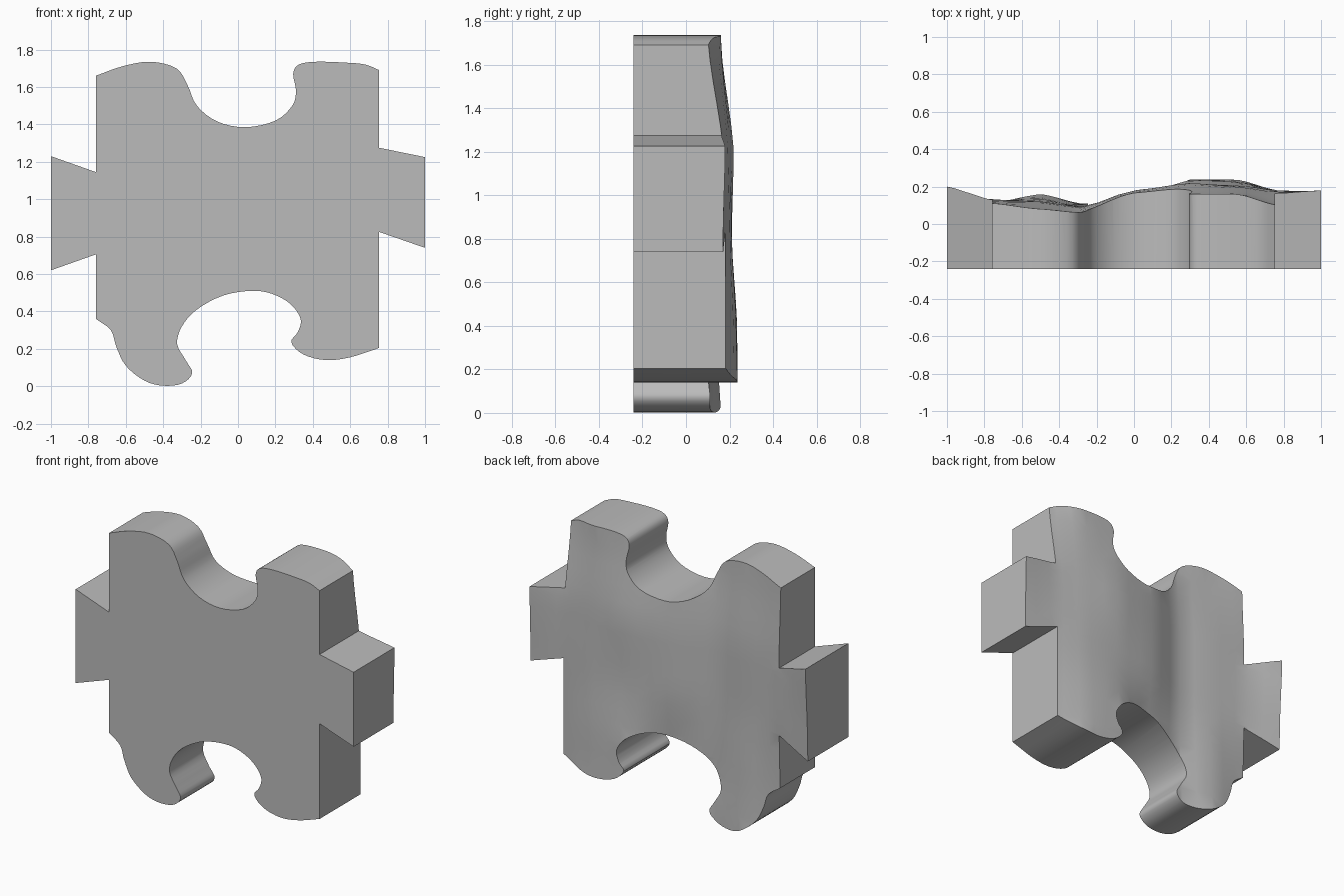
import bpy
import bmesh
from mathutils import Vector

cube = bpy.data.objects.get("Cube")
if cube:
    bpy.data.objects.remove(cube, do_unlink=True)

FRONT_Y = -0.24

# Outline as (x, z): curved top and bottom edges, straight-sided joints between
TOP_EDGE = [(-.76, 1.66), (-.62, 1.71), (-.47, 1.735), (-.33, 1.7), (-.27, 1.61),
            (-.22, 1.5), (-.11, 1.415), (.04, 1.385), (.2, 1.42), (.29, 1.5),
            (.31, 1.58), (.295, 1.67), (.325, 1.72), (.42, 1.735), (.58, 1.73),
            (.68, 1.72), (.755, 1.69)]
RIGHT_JOINT = [(.755, 1.275), (1, 1.225), (1, .74), (.755, .825)]
BOTTOM_EDGE = [(.755, .205), (.6, .155), (.47, .14), (.35, .17), (.285, .235),
               (.32, .29), (.335, .36), (.28, .44), (.18, .495), (.07, .51),
               (-.08, .485), (-.22, .41), (-.3, .32), (-.325, .225), (-.28, .14),
               (-.245, .07), (-.3, .015), (-.4, .003), (-.5, .03), (-.6, .11),
               (-.65, .21), (-.68, .3), (-.76, .36)]
LEFT_JOINT = [(-.76, .705), (-1, .62), (-1, 1.23), (-.76, 1.145)]

# Relief of the rough back: depth at each column (x) and row (z)
COLUMNS = [-1, -.76, -.5, -.28, 0, .3, .55, .77, 1]
ROWS = [0, .4, .8, 1.2, 1.7]
RELIEF = [[.18, .12, .16, .11, .15, .24, .24, .18, .18],
          [.17, .12, .14, .09, .14, .235, .23, .18, .18],
          [.18, .13, .12, .09, .18, .21, .21, .18, .17],
          [.2, .13, .12, .09, .18, .22, .2, .17, .18],
          [.18, .11, .08, .06, .14, .16, .16, .1, .15]]


def smooth_chain(points, steps=4):
    """Catmull-Rom curve through the points, with free ends."""
    pts = [Vector(p) for p in points]
    pts = [pts[0] * 2 - pts[1]] + pts + [pts[-1] * 2 - pts[-2]]
    result = []
    for a, b, c, d in zip(pts, pts[1:], pts[2:], pts[3:]):
        for i in range(steps):
            t = i / steps
            result.append(b + (c - a) * t / 2
                          + (a * 2 - b * 5 + c * 4 - d) * t ** 2 / 2
                          + (b * 3 - a - c * 3 + d) * t ** 3 / 2)
    return result + [pts[-2]]


def locate(value, stops):
    """Index of the interval holding the value, and the eased position in it."""
    i = max(k for k in range(len(stops) - 1) if k == 0 or stops[k] <= value)
    t = (value - stops[i]) / (stops[i + 1] - stops[i])
    t = min(max(t, 0), 1)
    return i, (t + t * t * (3 - 2 * t)) / 2


def back_depth(x, z):
    i, s = locate(x, COLUMNS)
    j, t = locate(z, ROWS)
    low = RELIEF[j][i] * (1 - s) + RELIEF[j][i + 1] * s
    high = RELIEF[j + 1][i] * (1 - s) + RELIEF[j + 1][i + 1] * s
    return low * (1 - t) + high * t


# Flat front plate
bm = bmesh.new()
outline = smooth_chain(TOP_EDGE) + RIGHT_JOINT + smooth_chain(BOTTOM_EDGE) + LEFT_JOINT
front = bm.faces.new([bm.verts.new((x, FRONT_Y, z)) for x, z in outline])

# Pull out the back and cut it into a grid
back = bmesh.ops.extrude_face_region(bm, geom=[front], use_keep_orig=True)["geom"]
back_verts = [g for g in back if isinstance(g, bmesh.types.BMVert)]
bmesh.ops.translate(bm, verts=back_verts, vec=(0, -FRONT_Y, 0))


def cut_back(position, normal):
    faces = [f for f in bm.faces if all(abs(v.co.y) < 1e-5 for v in f.verts)]
    edges = {e for f in faces for e in f.edges}
    verts = {v for f in faces for v in f.verts}
    bmesh.ops.bisect_plane(bm, geom=faces + list(edges) + list(verts), dist=1e-5,
                           plane_co=position, plane_no=normal)


for k in range(-9, 10):
    cut_back((k / 10 + .013, 0, 0), (1, 0, 0))
for k in range(1, 17):
    cut_back((0, 0, k / 10 + .017), (0, 0, 1))

# Raise the relief
back_faces = [f for f in bm.faces if all(abs(v.co.y) < 1e-5 for v in f.verts)]
for v in {v for f in back_faces for v in f.verts}:
    v.co.y = back_depth(v.co.x, v.co.z)
bmesh.ops.triangulate(bm, faces=back_faces)
bmesh.ops.recalc_face_normals(bm, faces=bm.faces)

mesh = bpy.data.meshes.new("puzzle_piece")
bm.to_mesh(mesh)
bm.free()
piece = bpy.data.objects.new("puzzle_piece", mesh)
bpy.context.collection.objects.link(piece)

# Plain grey finish
grey = bpy.data.materials.new("plain grey")
grey.use_nodes = True
grey.diffuse_color = (.5, .5, .5, 1)
grey.node_tree.nodes["Principled BSDF"].inputs["Base Color"].default_value = grey.diffuse_color
mesh.materials.append(grey)

bpy.ops.object.select_all(action="DESELECT")
piece.select_set(True)
bpy.context.view_layer.objects.active = piece
bpy.ops.object.shade_smooth_by_angle(angle=.6)
